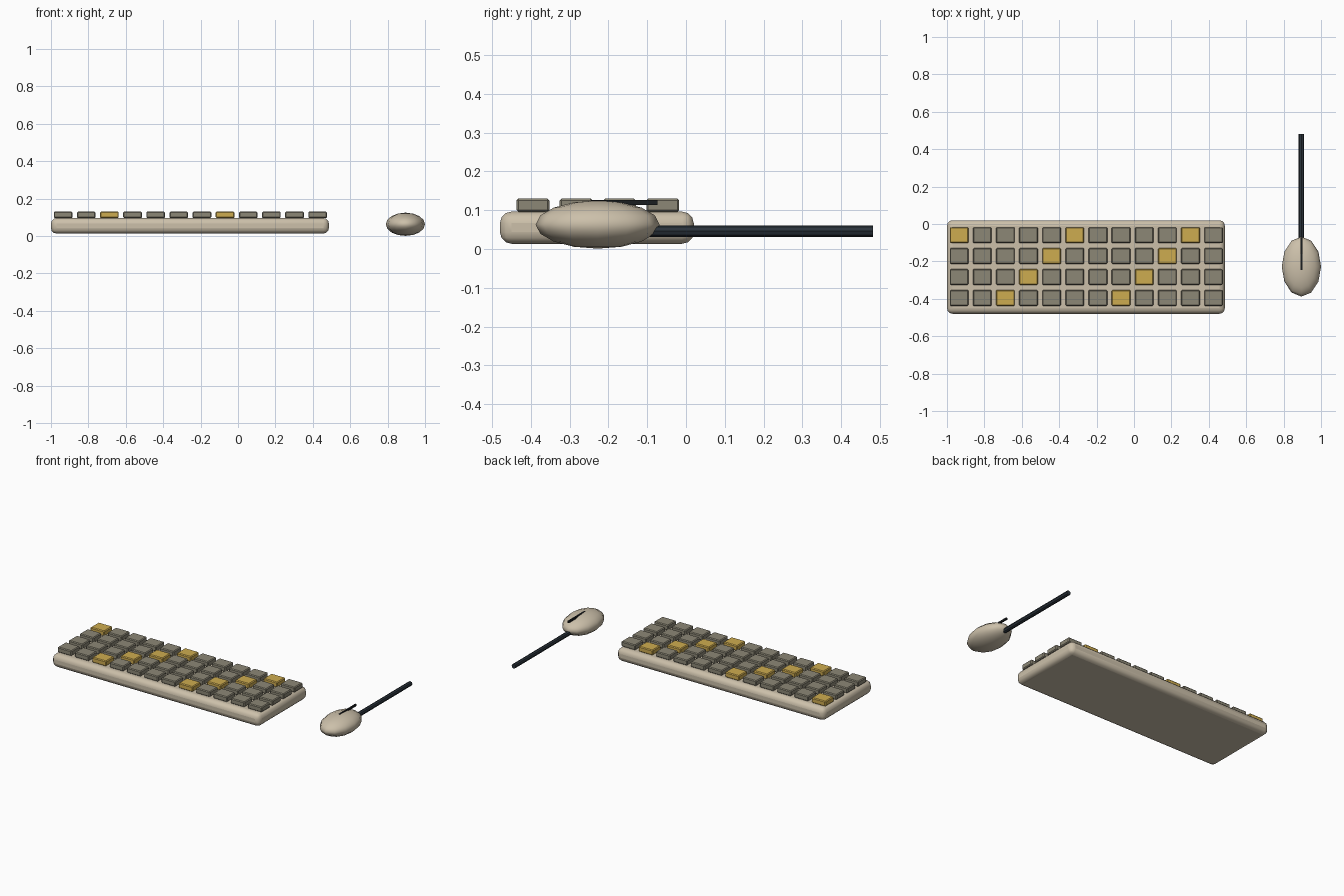
import bpy
import math

cube = bpy.data.objects.get("Cube")
if cube:
    bpy.data.objects.remove(cube, do_unlink=True)


def material(name, rgb):
    """Flat material from an sRGB colour, stored as linear values."""
    linear = [((c / 255 + 0.055) / 1.055) ** 2.4 for c in rgb]
    mat = bpy.data.materials.new(name)
    mat.use_nodes = True
    mat.diffuse_color = (*linear, 1)
    mat.node_tree.nodes["Principled BSDF"].inputs["Base Color"].default_value = (*linear, 1)
    return mat


beige = material("warm beige", (204, 192, 170))
grey = material("key grey", (140, 135, 118))
gold = material("key gold", (206, 172, 80))
dark = material("cable dark", (42, 51, 59))
black = material("seam black", (26, 29, 32))


def finish(name, mat, smooth=True):
    obj = bpy.context.object
    obj.name = name
    obj.data.materials.append(mat)
    if smooth:
        bpy.ops.object.shade_smooth_by_angle(angle=math.radians(40))
    return obj


def box(name, centre, size, mat, bevel=0, segments=1):
    bpy.ops.mesh.primitive_cube_add(size=1, location=centre)
    bpy.context.object.scale = size
    bpy.ops.object.transform_apply(location=False, rotation=False, scale=True)
    obj = finish(name, mat, segments > 1)
    if bevel:
        mod = obj.modifiers.new("Bevel", "BEVEL")
        mod.width = bevel
        mod.segments = segments
    return obj


# Keyboard body with rounded edges
box("keyboard_base", (-0.257, -0.23, 0.055), (1.486, 0.5, 0.083), beige, 0.03, 3)

# Key grid, with gold keys along the diagonals
for row in range(4):
    for col in range(12):
        accent = (row + col) % 5 == 0
        box(f"key_row{row + 1}_column{col + 1}",
            (-0.935 + col * 0.1237, -0.06 - row * 0.1117, 0.113),
            (0.1, 0.085, 0.034), gold if accent else grey, 0.005)

# Mouse body
bpy.ops.mesh.primitive_uv_sphere_add(segments=12, ring_count=8, radius=1,
                                     location=(0.895, -0.228, 0.063))
bpy.context.object.scale = (0.105, 0.16, 0.062)
finish("mouse_body", beige, False)
bpy.ops.object.shade_smooth()

# Seam between the mouse buttons
box("mouse_button_seam", (0.895, -0.159, 0.12), (0.01, 0.172, 0.012), black)

# Mouse cable
bpy.ops.mesh.primitive_cylinder_add(vertices=8, radius=0.0145, depth=0.585,
                                    location=(0.895, 0.19, 0.046),
                                    rotation=(math.pi / 2, 0, 0))
finish("mouse_cable", dark)
bpy.ops.object.shade_smooth_by_angle(angle=math.radians(50))
